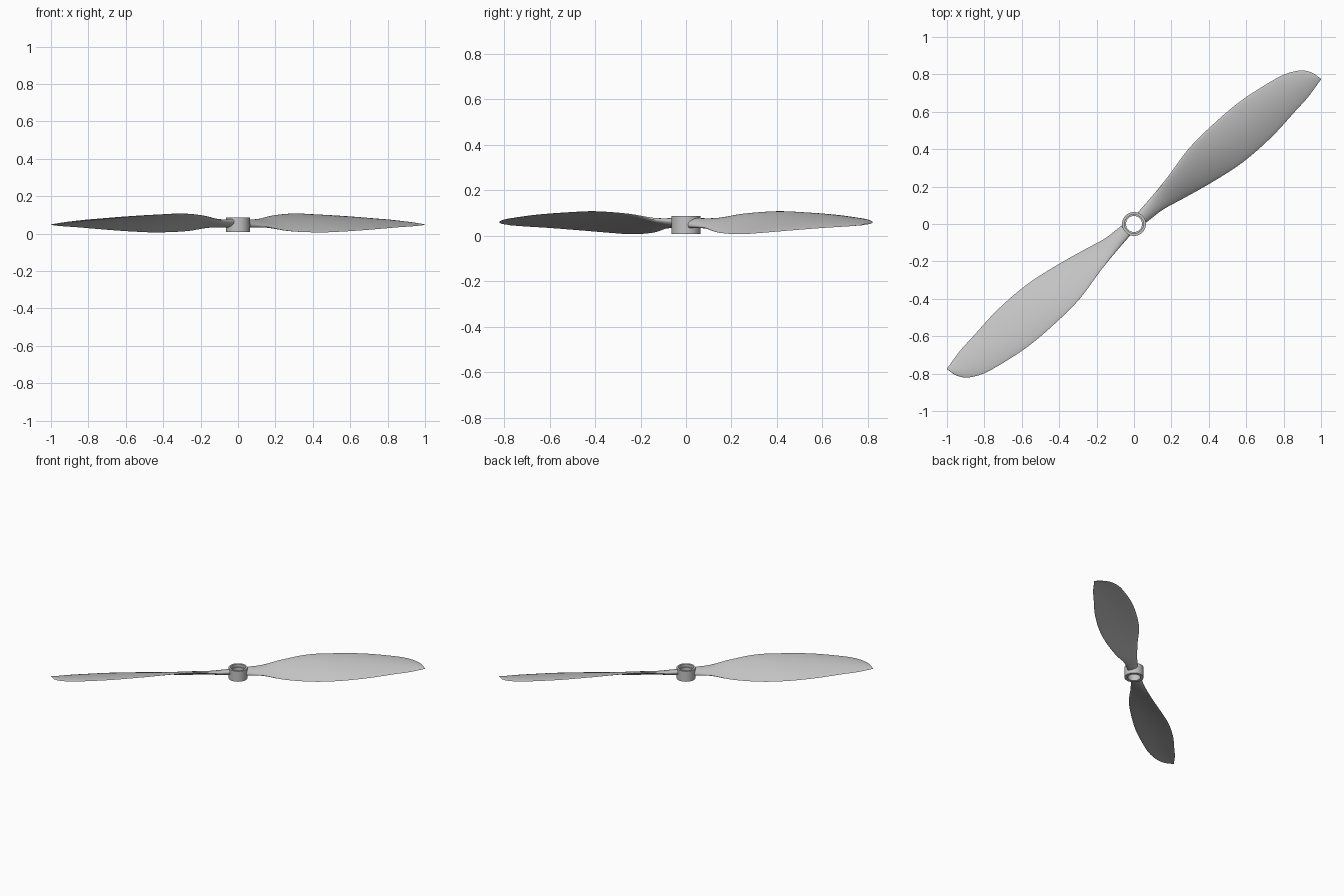
import bpy, bmesh, math
from mathutils import Matrix, Vector

cube = bpy.data.objects.get("Cube")
if cube:
    bpy.data.objects.remove(cube)

grey = bpy.data.materials.new("plain_grey")
grey.use_nodes = True
grey.diffuse_color = (0.55, 0.55, 0.55, 1)
grey.node_tree.nodes["Principled BSDF"].inputs["Base Color"].default_value = grey.diffuse_color

BLADE_ANGLE = math.radians(40)

# Blade stations: span, high edge offset, low edge offset, high edge z, low edge z, thickness
STATIONS = [
    (.056, .034, -.036, .062, .046, .042),
    (.17, .052, -.041, .071, .036, .03),
    (.30, .077, -.067, .094, .014, .02),
    (.48, .120, -.100, .106, .006, .016),
    (.66, .136, -.121, .101, .012, .014),
    (.86, .137, -.117, .091, .023, .012),
    (1.05, .113, -.092, .077, .034, .01),
    (1.14, .092, -.080, .069, .038, .008),
    (1.21, .056, -.064, .060, .042, .006),
    (1.248, .010, -.054, .052, .045, .005),
    (1.264, -.044, -.051, .048, .046, .003),
]


def add_object(name, bm):
    bmesh.ops.recalc_face_normals(bm, faces=bm.faces)
    mesh = bpy.data.meshes.new(name)
    bm.to_mesh(mesh)
    bm.free()
    mesh.materials.append(grey)
    obj = bpy.data.objects.new(name, mesh)
    bpy.context.collection.objects.link(obj)
    bpy.ops.object.select_all(action='DESELECT')
    obj.select_set(True)
    bpy.context.view_layer.objects.active = obj
    bpy.ops.object.shade_smooth_by_angle(angle=math.radians(40))
    return obj


def smooth_stations(rows, steps):
    """Blend the stations with a Catmull-Rom curve."""
    rows = [Vector(r) for r in rows]
    result = []
    for i in range(len(rows) - 1):
        b, c = rows[i], rows[i + 1]
        a = rows[i - 1] if i else b * 2 - c
        d = rows[i + 2] if i + 2 < len(rows) else c * 2 - b
        for k in range(steps):
            t = k / steps
            result.append(b + (c - a) * (t / 2)
                          + (a * 2 - b * 5 + c * 4 - d) * (t * t / 2)
                          + (b * 3 - a - c * 3 + d) * (t ** 3 / 2))
    return result + [rows[-1]]


def section(bm, station, count):
    """One cambered, rounded blade section."""
    span, high, low, high_z, low_z, thick = station
    ring = []
    for i in range(count):
        a = math.tau * i / count
        s = (1 - math.cos(a)) / 2
        camber = (high - low) * .2 * s * (1 - s) * min(1, span * 3)
        z = high_z + (low_z - high_z) * s + camber + math.sin(a) * thick / 2
        ring.append(bm.verts.new((span, high + (low - high) * s, z)))
    return ring


def loft(bm, rings, closed=False):
    pairs = list(zip(rings, rings[1:]))
    if closed:
        pairs.append((rings[-1], rings[0]))
    for p, q in pairs:
        for i in range(len(p)):
            j = (i + 1) % len(p)
            bm.faces.new((p[i], p[j], q[j], q[i]))


# Twisted blades, opposite each other
for name, turn in (("left_blade", 0), ("right_blade", math.pi)):
    bm = bmesh.new()
    rings = [section(bm, st, 24) for st in smooth_stations(STATIONS, 5)]
    loft(bm, rings)
    bm.faces.new(rings[0])
    bm.faces.new(rings[-1])
    bmesh.ops.transform(bm, matrix=Matrix.Rotation(BLADE_ANGLE + turn, 4, 'Z'), verts=bm.verts)
    add_object(name, bm)

# Hub ring with a stepped bore
bm = bmesh.new()
profile = [(.064, .008), (.064, .086), (.05, .086), (.05, .066), (.043, .066), (.043, .008)]
rings = []
for radius, z in profile:
    rings.append([bm.verts.new((radius * math.cos(a), radius * math.sin(a), z))
                  for a in (math.tau * i / 48 for i in range(48))])
loft(bm, rings, closed=True)
add_object("hub", bm)
